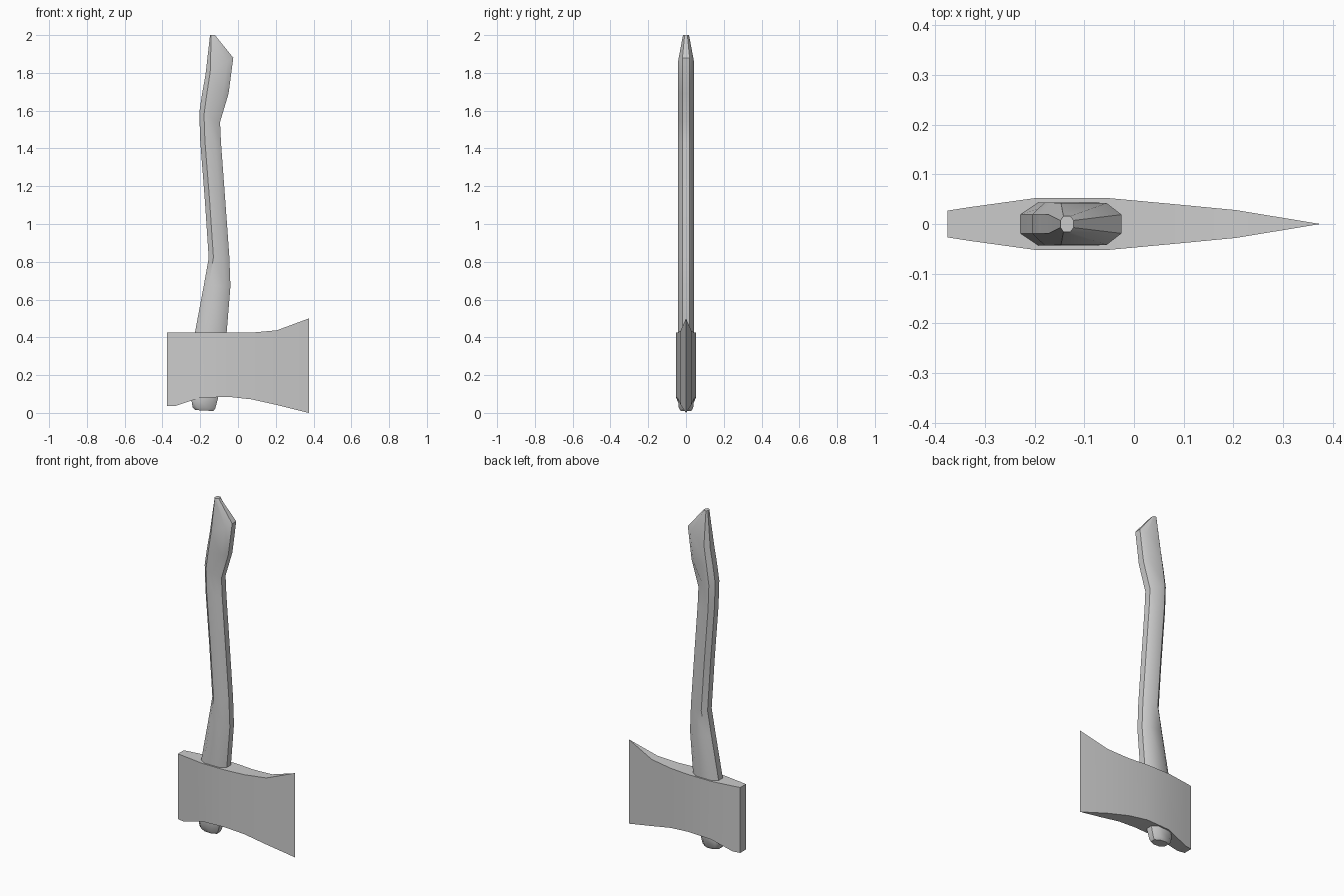
import bpy, bmesh

if "Cube" in bpy.data.objects:
    bpy.data.objects.remove(bpy.data.objects["Cube"])


def loft(name, rings, angle):
    """Skin a list of equal-length closed rings and cap both ends."""
    bm = bmesh.new()
    loops = [[bm.verts.new(p) for p in ring] for ring in rings]
    n = len(loops[0])
    for a, b in zip(loops, loops[1:]):
        for i in range(n):
            j = (i + 1) % n
            bm.faces.new((a[i], a[j], b[j], b[i]))
    bm.faces.new(loops[0])
    bm.faces.new(loops[-1])
    bmesh.ops.remove_doubles(bm, verts=bm.verts, dist=1e-5)
    bmesh.ops.recalc_face_normals(bm, faces=bm.faces)
    mesh = bpy.data.meshes.new(name)
    bm.to_mesh(mesh)
    bm.free()
    obj = bpy.data.objects.new(name, mesh)
    bpy.context.collection.objects.link(obj)
    bpy.ops.object.select_all(action='DESELECT')
    obj.select_set(True)
    bpy.context.view_layer.objects.active = obj
    bpy.ops.object.shade_smooth_by_angle(angle=angle)
    return obj


def handle_ring(xl, zl, xr, zr, h, cl=0.025, cr=0.03):
    """Eight-sided section between a back and a front point, half depth h."""
    def z(x):
        return zl + (zr - zl) * (x - xl) / (xr - xl)
    half = [(xl, h * 0.45), (xl + cl, h), (xr - cr, h), (xr, h * 0.45)]
    outline = half + [(x, -y) for x, y in reversed(half)]
    return [(x, y, z(x)) for x, y in outline]


# axe head: x, bottom z, top z, half thickness, from poll to cutting edge
head = [
    (-0.375, 0.037, 0.425, 0.027),
    (-0.33, 0.037, 0.425, 0.034),
    (-0.20, 0.08, 0.425, 0.052),
    (-0.05, 0.085, 0.425, 0.052),
    (0.07, 0.072, 0.425, 0.041),
    (0.205, 0.042, 0.437, 0.028),
    (0.375, 0.0, 0.5, 0.0),
]
loft("axe_head", [[(x, -t, b), (x, t, b), (x, t, c), (x, -t, c)]
                  for x, b, c, t in head], 0.55)

# curved handle: back x, back z, front x, front z, half depth, chamfers
handle = [
    (-0.225, 0.015, -0.13, 0.010, 0.030),
    (-0.24, 0.030, -0.12, 0.025, 0.038),
    (-0.247, 0.07, -0.105, 0.08, 0.043),
    (-0.228, 0.425, -0.06, 0.425, 0.043, 0.035, 0.035),
    (-0.18, 0.68, -0.04, 0.67, 0.043),
    (-0.155, 0.82, -0.046, 0.83, 0.043),
    (-0.175, 1.12, -0.067, 1.12, 0.043),
    (-0.2, 1.44, -0.09, 1.43, 0.043),
    (-0.205, 1.59, -0.095, 1.54, 0.043, 0.025, 0.05),
    (-0.19, 1.69, -0.05, 1.69, 0.043),
    (-0.172, 1.79, -0.025, 1.88, 0.042, 0.025, 0.03),
    (-0.148, 2.0, -0.122, 2.0, 0.016, 0.006, 0.006),
]
loft("handle", [handle_ring(*s) for s in handle], 0.7)
